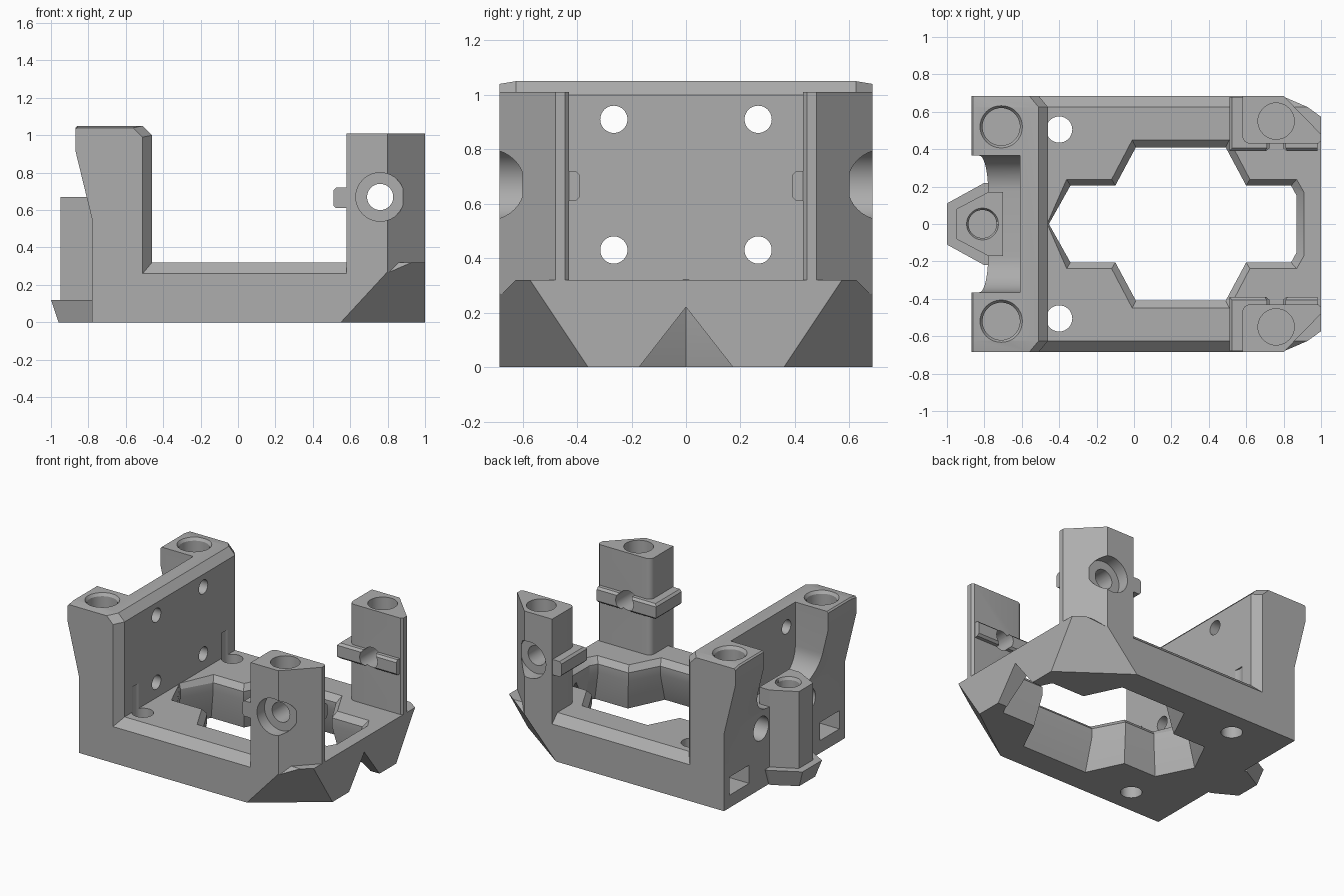
import bpy, bmesh, math
from mathutils import Vector

cube = bpy.data.objects.get("Cube")
if cube:
    bpy.data.objects.remove(cube)

grey = bpy.data.materials.new("light grey plastic")
grey.use_nodes = True
grey.diffuse_color = (0.42, 0.42, 0.42, 1)
grey.node_tree.nodes["Principled BSDF"].inputs["Base Color"].default_value = grey.diffuse_color


def loft(name, rings):
    """Solid through matching rings of 3D points, capped at both ends."""
    bm = bmesh.new()
    loops = [[bm.verts.new(p) for p in ring] for ring in rings]
    for a, b in zip(loops, loops[1:]):
        for i in range(len(a)):
            j = (i + 1) % len(a)
            bm.faces.new((a[i], a[j], b[j], b[i]))
    bm.faces.new(loops[0])
    bm.faces.new(loops[-1])
    bmesh.ops.recalc_face_normals(bm, faces=bm.faces)
    mesh = bpy.data.meshes.new(name)
    bm.to_mesh(mesh)
    bm.free()
    mesh.materials.append(grey)
    obj = bpy.data.objects.new(name, mesh)
    bpy.context.collection.objects.link(obj)
    return obj


def slab(name, outline, z0, z1):
    return loft(name, [[(x, y, z) for x, y in outline] for z in (z0, z1)])


def box(name, x0, x1, y0, y1, z0, z1):
    return slab(name, [(x0, y0), (x1, y0), (x1, y1), (x0, y1)], z0, z1)


def rod(name, start, end, radius, radius_end=None, sides=40):
    """Round pin between two points, tapered if a second radius is given."""
    a, b = Vector(start), Vector(end)
    turn = (b - a).to_track_quat('Z', 'Y')
    rings = []
    for c, r in ((a, radius), (b, radius_end or radius)):
        rings.append([c + turn @ Vector((r * math.cos(t), r * math.sin(t), 0))
                      for t in (2 * math.pi * i / sides for i in range(sides))])
    return loft(name, rings)


def combine(target, tool, operation='DIFFERENCE'):
    mod = target.modifiers.new("join", 'BOOLEAN')
    mod.object, mod.operation, mod.solver = tool, operation, 'EXACT'
    bpy.context.view_layer.objects.active = target
    bpy.ops.object.modifier_apply(modifier=mod.name)
    bpy.data.objects.remove(tool)


def mirrored(half):
    """Close an outline given by its +y half."""
    return half + [(x, -y) for x, y in reversed(half) if y]


# Frame: L-shaped side profile with chamfered outer edges
def profile(inner_x, floor_z, top_z):
    return [(-0.78, 0), (1, 0), (1, floor_z), (inner_x, floor_z), (inner_x, top_z - 0.05),
            (inner_x - 0.05, top_z), (-0.86, top_z), (-0.87, top_z - 0.01),
            (-0.87, 0.92), (-0.78, 0.55)]


edge, full = profile(-0.51, 0.26, 1.04), profile(-0.46, 0.32, 1.05)
body = loft("bracket_body", [[(x, y, z) for x, z in p] for p, y in
                             ((edge, -0.685), (full, -0.625), (full, 0.625), (edge, 0.685))])

# Corner posts with a rounded inner corner and a wrap-around rib
for s in (1, -1):
    corner = [(0.62 - 0.04 * math.sin(t), 0.47 - 0.04 * math.cos(t))
              for t in (math.pi / 2 * (1 - i / 5) for i in range(6))]
    post = corner + [(0.985, 0.43), (1, 0.445), (1, 0.48), (0.8, 0.685), (0.58, 0.685)]
    combine(body, slab("post", [(x, s * y) for x, y in post], 0.02, 1.01), 'UNION')
    rib = []
    for z, d in ((0.61, 0.015), (0.625, 0), (0.705, 0), (0.72, 0.015)):
        rib.append([(x, s * y, z) for x, y in
                    ((0.51 + d, 0.39 + d), (0.98, 0.39 + d), (0.98, 0.46), (0.78, 0.68), (0.51 + d, 0.68))])
    combine(body, loft("rib", rib), 'UNION')

# Floor opening: chamfered rim, short straight wall, flared underside
rim = mirrored([(-0.465, 0), (-0.36, 0.24), (-0.12, 0.24), (-0.01, 0.45), (0.51, 0.45),
                (0.62, 0.24), (0.87, 0.24), (0.91, 0.17)])
throat = mirrored([(-0.455, 0), (-0.34, 0.205), (-0.1, 0.205), (0.01, 0.41), (0.49, 0.41),
                   (0.6, 0.205), (0.84, 0.205), (0.87, 0.15)])
flare = [(0.2 + (x - 0.2) * 1.09, y * 1.22) for x, y in throat]
opening = []
for outline, z in ((flare, -0.01), (throat, 0.22), (throat, 0.28), (rim, 0.321)):
    opening.append([(x, y, z) for x, y in outline])
combine(body, loft("opening", opening))

# V notch under the end wall
combine(body, loft("notch", [[(x, -0.18, -0.01), (x, 0.18, -0.01), (x, 0, 0.22)]
                             for x in (0.8, 1.1)]))

# U-shaped saddle cut into the back of the tall wall
saddle = [(0.365, 1.2)]
for i in range(13):
    t = math.pi / 2 * i / 12
    saddle.append((0.175 + 0.19 * math.cos(t), 0.74 - 0.19 * math.sin(t)))
saddle = saddle + [(-y, z) for y, z in reversed(saddle)]
combine(body, loft("saddle", [[(x, y, z) for y, z in saddle] for x in (-1.2, -0.61)]))

for s in (1, -1):
    # Sloped lower corners
    plane = Vector((0.325, s * 0.45, -0.3)).normalized()
    a, b = Vector((0.55, s * 0.685, 0)), Vector((1, s * 0.36, 0))
    along = (b - a).normalized()
    up = plane.cross(along)
    mid = (a + b) / 2
    quad = [mid + along * u + up * v for u, v in ((-1, -0.6), (1, -0.6), (1, 0.6), (-1, 0.6))]
    # Keep the post's vertical faces: the cutter stops where the slope leaves the body
    combine(body, loft("corner_cut", [quad, [p + plane * 0.5 for p in quad]]))

    # Bolt sockets in the tops, with a small lead-in
    for x, y, top, r, depth in ((-0.71, 0.52, 1.05, 0.1, 0.3), (0.76, 0.55, 1.01, 0.097, 0.2)):
        combine(body, rod("socket", (x, s * y, top - depth), (x, s * y, top + 0.1), r))
    combine(body, rod("lead_in", (-0.71, s * 0.52, 1.03), (-0.71, s * 0.52, 1.06), 0.1, 0.12))

    # Cross bolt through each post, counterbored outside
    combine(body, rod("cross_hole", (0.76, s * 0.3, 0.67), (0.76, s * 0.8, 0.67), 0.07))
    combine(body, rod("counterbore", (0.76, s * 0.6, 0.67), (0.76, s * 0.8, 0.67), 0.13))

    # Tall wall holes, the lower ones counterbored from the back
    for z in (0.43, 0.91):
        combine(body, rod("wall_hole", (-1, s * 0.265, z), (-0.3, s * 0.265, z), 0.05))
    combine(body, rod("wall_counterbore", (-1, s * 0.265, 0.43), (-0.61, s * 0.265, 0.43), 0.085))

    # Floor holes and nut slots
    combine(body, rod("floor_hole", (-0.4, s * 0.505, -0.1), (-0.4, s * 0.505, 0.5), 0.07))
    y0, y1 = sorted((s * 0.4, s * 0.62))
    combine(body, box("nut_slot", -1, -0.58, y0, y1, 0.09, 0.22))

# Rear hook: narrow pillar on a tapered foot, with a socket in its top
hook = slab("rear_hook", mirrored([(-0.95, 0.08), (-0.78, 0.17), (-0.7, 0.17)]), 0.05, 0.67)
foot = []
for z, d in ((0, 0.04), (0.12, 0)):
    foot.append([(x, y, z) for x, y in
                 mirrored([(-1 + d, 0.11 - d / 2), (-0.8, 0.22 - d), (-0.74, 0.22 - d)])])
combine(hook, loft("foot", foot), 'UNION')
combine(hook, rod("hook_socket", (-0.81, 0, 0.56), (-0.81, 0, 0.8), 0.075))
combine(hook, rod("hook_lead_in", (-0.81, 0, 0.65), (-0.81, 0, 0.68), 0.075, 0.09))
for s in (1, -1):
    combine(hook, rod("hook_relief", (-0.82, s * 0.265, 0.43), (-0.6, s * 0.265, 0.43), 0.085))

# Crisp edges with smooth bores
for obj in (body, hook):
    bpy.ops.object.select_all(action='DESELECT')
    obj.select_set(True)
    bpy.context.view_layer.objects.active = obj
    bpy.ops.object.shade_smooth_by_angle(angle=math.radians(25))
